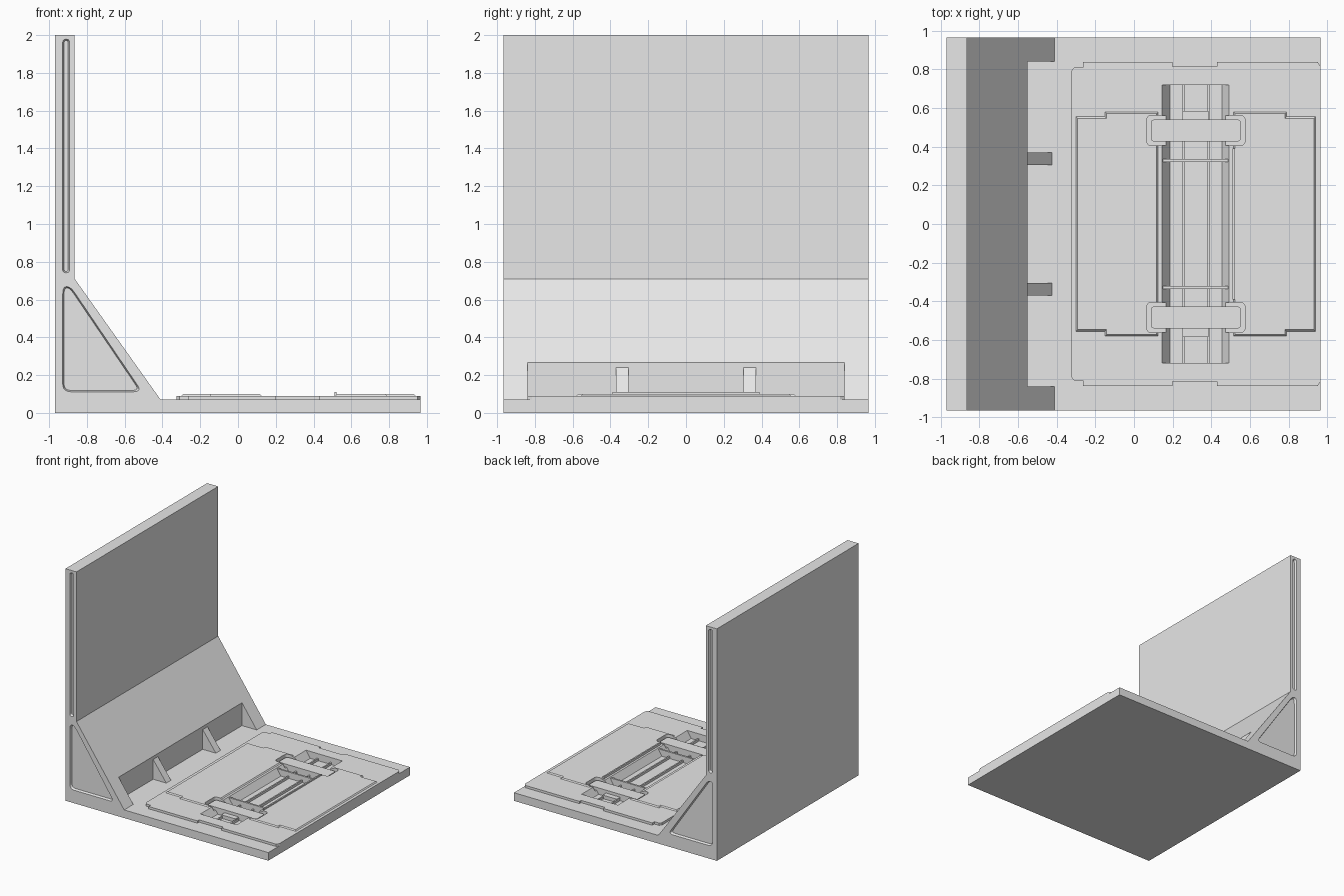
import bpy
import bmesh
from mathutils import Vector

if "Cube" in bpy.data.objects:
    bpy.data.objects.remove(bpy.data.objects["Cube"], do_unlink=True)

GREY = (0.8, 0.8, 0.8, 1.0)
grey = bpy.data.materials.new("plain_grey")
grey.use_nodes = True
grey.diffuse_color = GREY
grey.node_tree.nodes["Principled BSDF"].inputs["Base Color"].default_value = GREY


def solid(name, ring_a, ring_b):
    """Closed solid lofted between two rings of equal length."""
    bm = bmesh.new()
    a = [bm.verts.new(p) for p in ring_a]
    b = [bm.verts.new(p) for p in ring_b]
    bm.faces.new(a)
    bm.faces.new(b[::-1])
    for i in range(len(a)):
        j = (i + 1) % len(a)
        bm.faces.new((a[i], b[i], b[j], a[j]))
    bmesh.ops.recalc_face_normals(bm, faces=bm.faces)
    mesh = bpy.data.meshes.new(name)
    bm.to_mesh(mesh)
    bm.free()
    mesh.materials.append(grey)
    obj = bpy.data.objects.new(name, mesh)
    bpy.context.collection.objects.link(obj)
    return obj


def at_z(pts, z):
    return [(x, y, z) for x, y in pts]


def at_y(pts, y):
    return [(x, y, z) for x, z in pts]


def rect(x0, x1, y0, y1):
    return [(x0, y0), (x1, y0), (x1, y1), (x0, y1)]


def box(name, x0, x1, y0, y1, z0, z1):
    r = rect(x0, x1, y0, y1)
    return solid(name, at_z(r, z0), at_z(r, z1))


def inset(pts, d):
    """Move every edge of a counter-clockwise outline inwards by d."""
    out = []
    for i, p in enumerate(pts):
        p = Vector(p)
        u = (p - Vector(pts[i - 1])).normalized()
        v = (Vector(pts[(i + 1) % len(pts)]) - p).normalized()
        n, m = Vector((-u.y, u.x)), Vector((-v.y, v.x))
        out.append(tuple(p + (n + m) * d / (1 + n.dot(m))))
    return out


def rounded(pts, r, steps=5):
    """Replace each corner by a short curve."""
    out = []
    for i, p in enumerate(pts):
        p = Vector(p)
        to_a = Vector(pts[i - 1]) - p
        to_b = Vector(pts[(i + 1) % len(pts)]) - p
        a = p + to_a.normalized() * min(r, to_a.length * 0.45)
        b = p + to_b.normalized() * min(r, to_b.length * 0.45)
        for k in range(steps + 1):
            t = k / steps
            out.append(tuple(a * (1 - t) ** 2 + p * 2 * t * (1 - t) + b * t * t))
    return out


def cut(targets, cutter):
    """Subtract the cutter from every target, then discard it."""
    for obj in targets:
        mod = obj.modifiers.new("cut", 'BOOLEAN')
        mod.operation = 'DIFFERENCE'
        mod.solver = 'EXACT'
        mod.object = cutter
        bpy.context.view_layer.objects.active = obj
        bpy.ops.object.modifier_apply(modifier=mod.name)
    bpy.data.objects.remove(cutter, do_unlink=True)


# Floor slab, sloped foot and upright wall as one extruded section
W = 0.965
section = [(-0.97, 0), (W, 0), (W, 0.07), (-0.41, 0.07),
           (-0.865, 0.71), (-0.865, 2), (-0.97, 2)]
body = solid("wall_and_floor", at_y(section, -W), at_y(section, W))

# Long pocket along the toe of the slope
cut([body], box("pocket_cutter", -0.55, -0.3, -0.84, 0.84, 0.07, 0.4))

# Tapered recesses in both ends of the wall and foot
slot = rect(-0.93, -0.89, 0.74, 1.98)
gusset = [(-0.93, 0.11), (-0.505, 0.11), (-0.885, 0.67), (-0.93, 0.67)]
for side in (-1, 1):
    for outline, radius in ((slot, 0.018), (gusset, 0.045)):
        cut([body], solid("recess_cutter",
                          at_y(rounded(outline, radius), side * (W + 0.005)),
                          at_y(rounded(inset(outline, 0.009), radius * 0.8), side * (W - 0.02))))

# Triangular ribs inside the pocket
rib = [(-0.55, 0.07), (-0.425, 0.07), (-0.55, 0.24)]
for side, word in ((-1, "front"), (1, "back")):
    solid(word + "_rib", at_y(rib, side * 0.305), at_y(rib, side * 0.37))

# Raised panel with stepped long edges
half = [(-0.265, 0.81), (-0.265, 0.838), (0.2, 0.838), (0.2, 0.815),
        (0.43, 0.815), (0.43, 0.838), (0.95, 0.838), (W, 0.815)]
outline = [(-0.325, -0.79), (-0.31, -0.81)] + [(x, -y) for x, y in half]
outline += half[::-1] + [(-0.31, 0.81), (-0.325, 0.79)]
panel = solid("raised_panel", at_z(outline, 0.07), at_z(outline, 0.09))

# Thin pads either side of the trench
MID = 0.32
pads = []
for name, s in (("right_pad", -1), ("left_pad", 1)):
    ends = [(0.195, 0.58), (0.47, 0.58), (0.47, 0.555), (0.62, 0.555)]
    ring = [(x, -y) for x, y in ends] + ends[::-1]
    low, high = ring, inset(ring, 0.008)
    pads.append(solid(name, [(MID + s * x, y, 0.09) for x, y in low],
                      [(MID + s * x, y, 0.099) for x, y in high]))

# Trench with sloping long sides
layers = [body, panel] + pads
cut(layers, solid("trench_cutter", at_z(rect(0.185, 0.455, -0.72, 0.72), 0.03),
                  at_z(rect(0.125, 0.51, -0.72, 0.72), 0.12)))

# Cross wells, each holding a flat cross piece
for side, word in ((-1, "front"), (1, "back")):
    y0, y1 = sorted((side * 0.405, side * 0.562))
    well = rounded(rect(0.065, 0.575, y0, y1), 0.03)
    cut(layers, solid("well_cutter", at_z(well, 0.06), at_z(well, 0.12)))
    piece = rounded(inset(rect(0.065, 0.575, y0, y1), 0.022), 0.02)
    solid(word + "_cross_piece", at_z(piece, 0.03), at_z(piece, 0.085))
    # Slim crossbar and raised end block in the trench
    y0, y1 = sorted((side * 0.32, side * 0.336))
    box(word + "_crossbar", 0.15, 0.485, y0, y1, 0.03, 0.085)
    y0, y1 = sorted((side * 0.54, side * 0.585))
    box(word + "_end_block", 0.25, 0.385, y0, y1, 0.03, 0.06)

# Rails along the trench floor
for name, s in (("right_rail", -1), ("left_rail", 1)):
    x0, x1 = sorted((MID + s * 0.058, MID + s * 0.07))
    box(name, x0, x1, -0.72, 0.72, 0.03, 0.05)

# Lip beside the trench
box("trench_lip", 0.51, 0.522, -0.39, 0.39, 0.09, 0.11)
